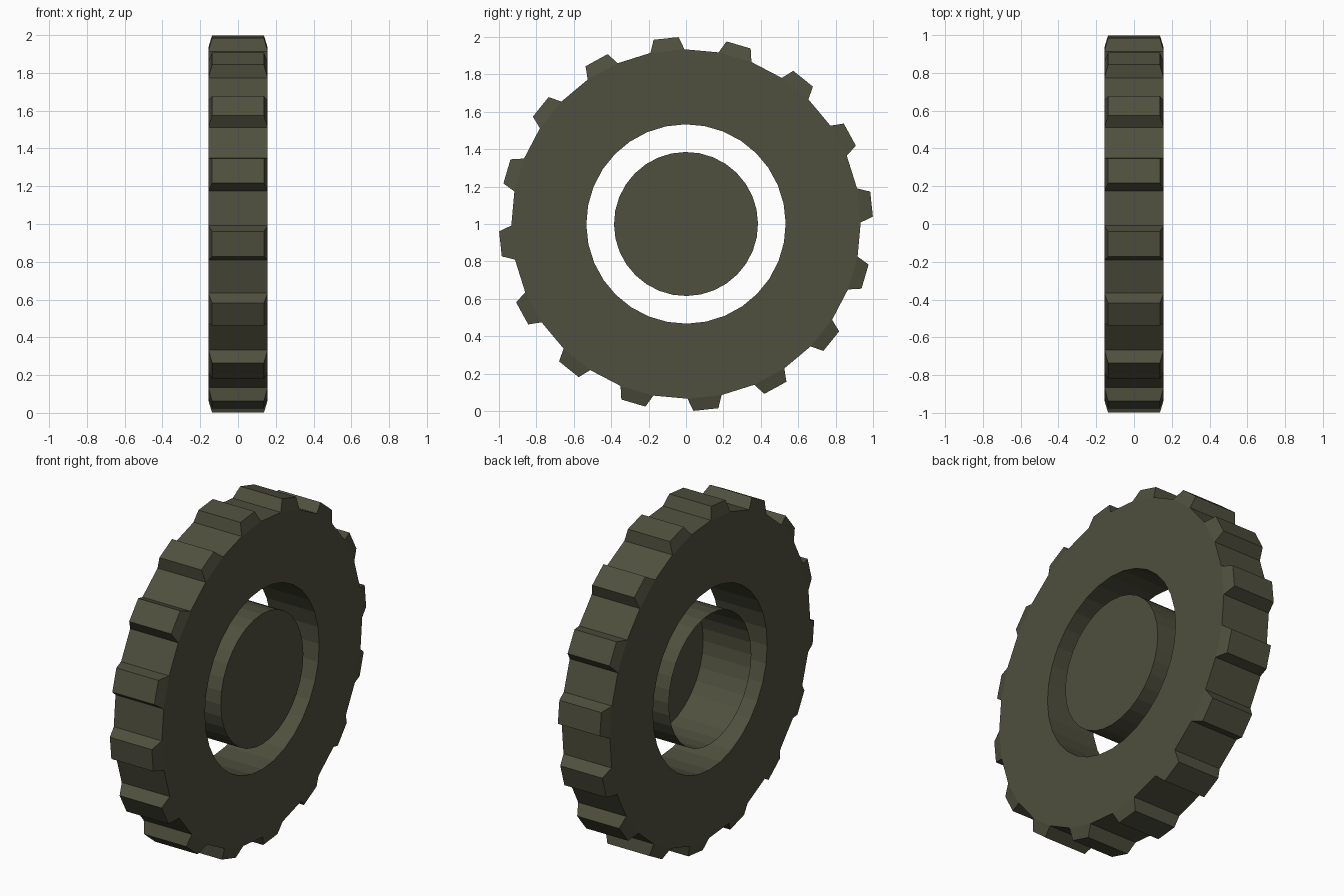
import bpy, bmesh, math

if "Cube" in bpy.data.objects:
    bpy.data.objects.remove(bpy.data.objects["Cube"])

HALF = 0.157      # half width along x
N = 32            # sides
STEP = 2 * math.pi / N
PHASE = math.radians(0.5)

mat = bpy.data.materials.new("dark olive")
mat.diffuse_color = (0.080, 0.080, 0.049, 1)
mat.use_nodes = True
mat.node_tree.nodes["Principled BSDF"].inputs["Base Color"].default_value = mat.diffuse_color


def pt(x, r, a):
    return (x, r * math.cos(a), 1 + r * math.sin(a))


def circle(bm, x, r, phase):
    return [bm.verts.new(pt(x, r, phase + i * STEP)) for i in range(N)]


def bridge(bm, a, b):
    return [bm.faces.new((a[i], a[(i + 1) % N], b[(i + 1) % N], b[i])) for i in range(N)]


def finish(bm, name):
    me = bpy.data.meshes.new(name)
    bm.to_mesh(me)
    bm.free()
    me.materials.append(mat)
    ob = bpy.data.objects.new(name, me)
    bpy.context.collection.objects.link(ob)


# toothed rim: square-section ring whose every second outer side grows a tooth
bm = bmesh.new()
outer_l = circle(bm, -HALF, 0.934, PHASE)
outer_r = circle(bm, HALF, 0.934, PHASE)
inner_l = circle(bm, -HALF, 0.533, PHASE)
inner_r = circle(bm, HALF, 0.533, PHASE)
tread = bridge(bm, outer_l, outer_r)
bridge(bm, outer_r, inner_r)
bridge(bm, inner_r, inner_l)
bridge(bm, inner_l, outer_l)
for i in range(0, N, 2):
    bm.faces.remove(tread[i])
    base = [outer_l[i], outer_l[(i + 1) % N], outer_r[(i + 1) % N], outer_r[i]]
    mid = PHASE + (i + 0.5) * STEP
    half_a = math.radians(3.85)
    top = [bm.verts.new(pt(x, 1.0, mid + s * half_a))
           for x, s in ((-0.137, -1), (-0.137, 1), (0.137, 1), (0.137, -1))]
    bm.faces.new(top)
    for k in range(4):
        j = (k + 1) % 4
        bm.faces.new((base[k], base[j], top[j], top[k]))
bmesh.ops.recalc_face_normals(bm, faces=bm.faces[:])
finish(bm, "toothed_rim")

# hub cup: thin drum, closed on +x and open on -x
bm = bmesh.new()
left = circle(bm, -HALF, 0.385, PHASE)
right = circle(bm, HALF, 0.385, PHASE)
for i in range(N):
    j = (i + 1) % N
    bm.faces.new((left[i], left[j], right[j], right[i])).normal_flip()
bm.faces.new(right)
bmesh.ops.recalc_face_normals(bm, faces=bm.faces[:])
bm.normal_update()
if max(bm.faces, key=lambda f: len(f.verts)).normal.x < 0:
    bmesh.ops.reverse_faces(bm, faces=bm.faces[:])
finish(bm, "hub_cup")
